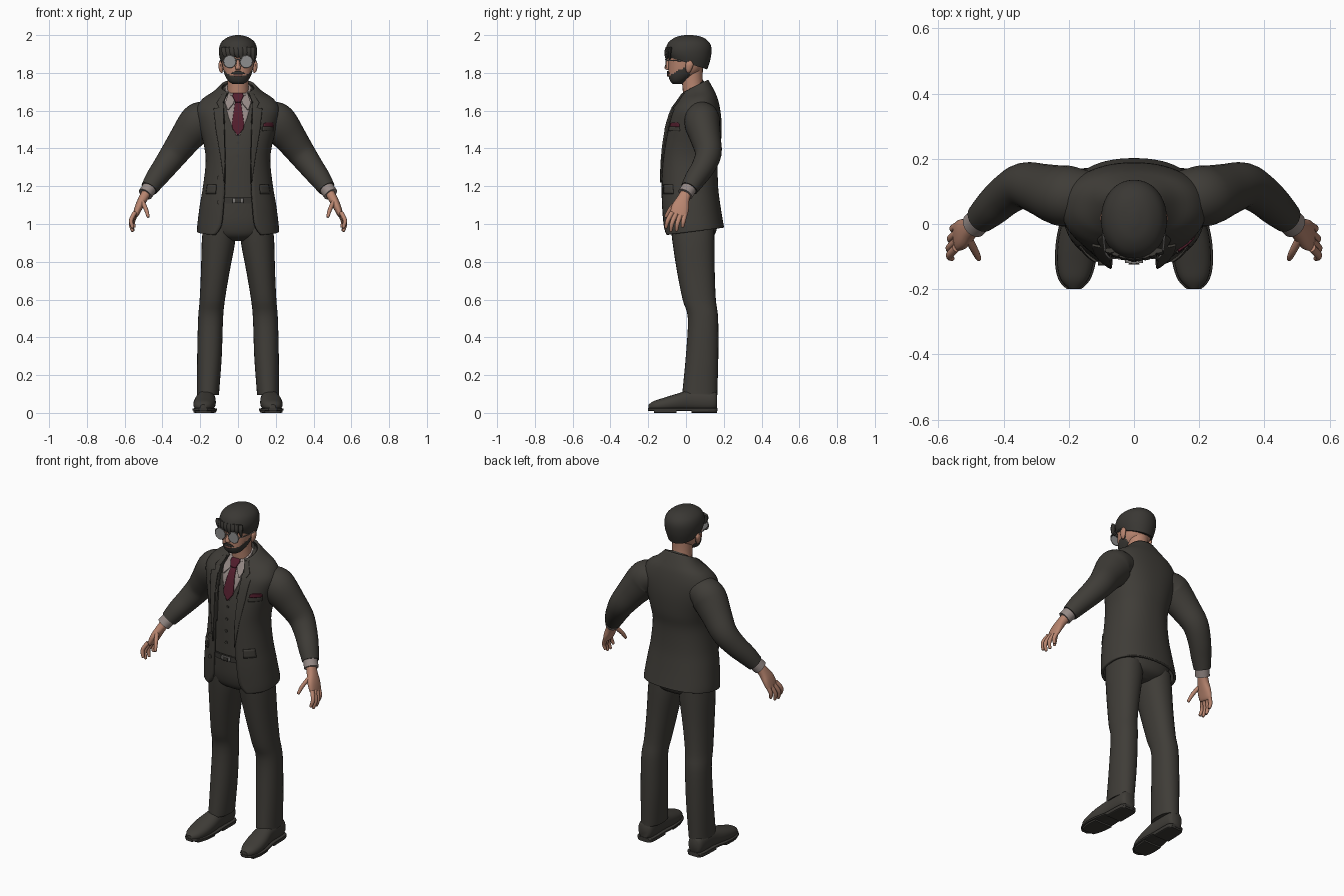
import bpy, bmesh, math
from mathutils import Vector
from mathutils.bvhtree import BVHTree


def material(name, r, g, b):
    m = bpy.data.materials.new(name)
    m.diffuse_color = (r, g, b, 1)
    return m


SUIT = material("charcoal cloth", .050, .046, .039)
HAIR = material("dark hair", .042, .039, .034)
SKIN = material("skin", .48, .235, .16)
SHIRT = material("shirt", .30, .25, .235)
TIE = material("burgundy silk", .085, .013, .026)
LENS = material("grey glass", .27, .27, .27)
METAL = material("metal", .22, .21, .20)
LIPS = material("lips", .32, .15, .12)


def build(name, verts, faces, mat, mirror=False, thick=0):
    me = bpy.data.meshes.new(name)
    me.from_pydata([tuple(v) for v in verts], [], faces)
    bm = bmesh.new()
    bm.from_mesh(me)
    bmesh.ops.recalc_face_normals(bm, faces=bm.faces)
    bm.to_mesh(me)
    bm.free()
    me.materials.append(mat)
    me.shade_smooth()
    me.set_sharp_from_angle(angle=math.radians(42))
    ob = bpy.data.objects.new(name, me)
    bpy.context.collection.objects.link(ob)
    if thick:
        s = ob.modifiers.new("thickness", 'SOLIDIFY')
        s.thickness, s.offset = thick, 0
    if mirror:
        ob.modifiers.new("mirror", 'MIRROR')
    return ob


def smooth_rows(rows, k=4):
    """Catmull-Rom interpolation of tuples."""
    out = []
    for i in range(len(rows) - 1):
        p0, p1 = rows[max(i - 1, 0)], rows[i]
        p2, p3 = rows[i + 1], rows[min(i + 2, len(rows) - 1)]
        for j in range(k):
            t = j / k
            out.append([.5 * (2 * b + (c - a) * t + (2 * a - 5 * b + 4 * c - d) * t * t
                              + (3 * b - a - 3 * c + d) * t ** 3)
                        for a, b, c, d in zip(p0, p1, p2, p3)])
    return out + [list(rows[-1])]


def spow(v, e):
    return math.copysign(abs(v) ** e, v)


def skin_rings(rings, closed=True, caps=True):
    n, m = len(rings[0]), len(rings)
    faces = [(i * n + j, i * n + (j + 1) % n, (i + 1) * n + (j + 1) % n, (i + 1) * n + j)
             for i in range(m - 1) for j in range(n if closed else n - 1)]
    if caps:
        faces += [tuple(range(n)), tuple(range((m - 1) * n, m * n))]
    return [v for r in rings for v in r], faces


def loft(name, rows, mat, n=36, e=2.3, is_open=False, thick=0):
    """Level rings (z, half width, front y, back y, tilt, front opening)."""
    rings = []
    for z, hw, yf, yb, tilt, gap in smooth_rows([tuple(r) + (0,) * (6 - len(r)) for r in rows]):
        a0 = math.asin(min(1, max(gap, 0) / hw) ** (e / 2)) if is_open else 0
        ring = []
        for j in range(n):
            a = a0 + (2 * math.pi - 2 * a0) * j / ((n - 1) if is_open else n)
            c = -spow(math.cos(a), 2 / e)
            ring.append((hw * spow(math.sin(a), 2 / e), (yf + yb) / 2 + (yb - yf) / 2 * c, z + tilt * c))
        rings.append(ring)
    return build(name, *skin_rings(rings, not is_open, not is_open), mat, thick=thick)


def sweep(name, rows, mat, mirror=True, axis=None, ref=(0, 1, 0), n=20, e=2.0, k=4):
    """Tube through (x, y, z, radius along ref, radius across)."""
    rows = smooth_rows(rows, k)
    rings = []
    for i, r in enumerate(rows):
        p = Vector(r[:3])
        t = Vector(axis) if axis else Vector(rows[min(i + 1, len(rows) - 1)][:3]) - Vector(rows[max(i - 1, 0)][:3])
        t.normalize()
        u = Vector(ref)
        u = (u - t * u.dot(t)).normalized()
        w = t.cross(u)
        rings.append([p + u * r[3] * spow(math.cos(a), 2 / e) + w * r[4] * spow(math.sin(a), 2 / e)
                      for a in (2 * math.pi * j / n for j in range(n))])
    return build(name, *skin_rings(rings), mat, mirror)


def tree(ob):
    return BVHTree.FromPolygons([v.co for v in ob.data.vertices], [tuple(p.vertices) for p in ob.data.polygons])


def front_y(bvh, x, z):
    hit = bvh.ray_cast(Vector((x, -1, z)), Vector((0, 1, 0)))[0]
    return hit.y if hit else 0


def panel(name, bvh, rows, mat, lift=.008, mirror=False, thick=.008, cols=8):
    """Plate laid on a surface from rows of (z, left x, right x)."""
    rings = []
    for a, b in zip(rows, rows[1:]):
        for s in range(4 if b is not rows[-1] else 5):
            z, l, r = (u + (v - u) * s / 4 for u, v in zip(a, b))
            xs = [l + (r - l) * c / cols for c in range(cols + 1)]
            rings.append([(x, front_y(bvh, x, z) - lift, z) for x in xs])
    return build(name, *skin_rings(rings, False, False), mat, mirror, thick)


def disc(name, x, y, z, r, d, mat, mirror=False):
    return sweep(name, [(x, y, z, r, r), (x, y - d, z, r, r)], mat, mirror, ref=(0, 0, 1), k=1)


# Suit jacket, open at the front
coat = [(.96, .210, -.117, .195, .02, .12), (1.0, .208, -.121, .19, .008, .088),
        (1.1, .195, -.128, .175, 0, .076), (1.2, .178, -.13, .163, 0, .07),
        (1.33, .164, -.128, .162, 0, .068), (1.42, .174, -.12, .177, 0, .07),
        (1.52, .20, -.10, .182, 0, .07), (1.6, .215, -.075, .175, 0, .075),
        (1.655, .185, -.045, .16, .01, .074), (1.69, .13, -.03, .14, .02, .066),
        (1.725, .085, -.015, .112, .035, .05)]
jacket = loft("jacket", coat, SUIT, n=52, is_open=True, thick=.014)
jt = tree(jacket)
# Waistcoat inside the jacket
vest = loft("waistcoat", [(1.145, .165, -.11, .14)] +
            [(r[0], r[1] - .02, r[2] + .02, r[3] - .02, r[4]) for r in coat[3:]], SUIT, n=48)
vt = tree(vest)

# Lapels, pockets and buttons
panel("lapels", jt, [(1.705, .048, .07), (1.64, .072, .112), (1.615, .073, .10), (1.61, .073, .128),
                     (1.5, .07, .116), (1.36, .068, .092), (1.22, .07, .073)], SUIT, .012, True)
panel("pocket_flaps", jt, [(1.21, .115, .16), (1.16, .118, .168)], SUIT, .012, True)
panel("breast_pocket", jt, [(1.515, .13, .185), (1.492, .13, .183)], SUIT, .012)
panel("pocket_square", jt, [(1.538, .15, .18), (1.53, .135, .186), (1.515, .135, .184)], TIE, .011)
for z in (1.245, 1.115):
    disc("jacket_button", -.1, front_y(jt, -.1, z) - .004, z, .011, .01, SUIT)
for z in (1.43, 1.36, 1.29, 1.22):
    disc("waistcoat_button", 0, front_y(vt, 0, z), z, .008, .006, SUIT)

# Shirt front, collar and tie
panel("shirt_front", vt, [(1.705, -.045, .045), (1.65, -.072, .072), (1.56, -.048, .048), (1.47, -.01, .01)],
      SHIRT, .004, thick=.005, cols=12)
sweep("shirt_collar", [(0, .055, 1.675, .073, .075), (0, .043, 1.695, .074, .073), (0, .031, 1.715, .071, .067)],
      SHIRT, False, axis=(0, -.56, .83), n=32)
panel("collar_wings", vt, [(1.69, .012, .05), (1.64, .022, .068), (1.605, .05, .056)], SHIRT, .012, True)
panel("tie", vt, [(1.655, -.014, .014), (1.53, -.032, .032), (1.505, -.03, .03), (1.47, -.002, .002)], TIE, .01)
panel("tie_knot", vt, [(1.69, -.026, .026), (1.675, -.028, .028), (1.645, -.014, .014)], TIE, .02, thick=.012)

# Trousers and belt
loft("trouser_seat", [(.91, .05, -.03, .10), (.94, .15, -.075, .15), (1.0, .185, -.095, .165),
                      (1.08, .175, -.102, .15), (1.15, .16, -.104, .14)], SUIT)
sweep("trouser_legs", [(.160, .073, .095, .093, .058), (.158, .074, .12, .092, .059), (.151, .085, .3, .086, .065),
                       (.145, .09, .5, .080, .066), (.136, .07, .6, .088, .067), (.12, .052, .75, .10, .076),
                       (.104, .04, .9, .111, .088), (.10, .035, .98, .115, .085)],
      SUIT, axis=(0, 0, 1), n=28, e=2.2)
loft("belt", [(1.108, .175, -.11, .152), (1.14, .168, -.112, .147)], HAIR)
panel("buckle", tree(bpy.data.objects["belt"]), [(1.143, -.028, .028), (1.105, -.028, .028)], METAL, .006)
panel("buckle_gap", tree(bpy.data.objects["belt"]), [(1.134, -.016, .016), (1.114, -.016, .016)], HAIR, .009)

# Shoes with sole and heel
shoe = [(.166, .165, .062, .040, .030), (.167, .14, .065, .056, .046), (.169, .03, .066, .056, .049),
        (.175, -.05, .055, .046, .058), (.18, -.12, .043, .036, .056), (.183, -.17, .036, .027, .042),
        (.184, -.198, .03, .014, .016)]
sweep("shoes", shoe, SUIT, axis=(0, -1, 0), ref=(0, 0, 1), e=2.3)
sweep("soles", [(x, y * 1.01, .018, .008, w + .006) for x, y, z, h, w in shoe], HAIR,
      axis=(0, -1, 0), ref=(0, 0, 1), e=4)
sweep("heels", [(x, y, .011, .011, w + .005) for x, y, z, h, w in shoe[:3]], HAIR,
      axis=(0, -1, 0), ref=(0, 0, 1), e=6)
sweep("toe_treads", [(x, y, .007, .007, w) for x, y, z, h, w in shoe[3:6]], HAIR,
      axis=(0, -1, 0), ref=(0, 0, 1), e=6)

# Sleeves and shirt cuffs
sweep("sleeves", [(.13, .085, 1.575, .075, .07), (.19, .085, 1.555, .092, .096), (.225, .088, 1.52, .092, .1),
                  (.28, .105, 1.45, .08, .086), (.337, .118, 1.372, .07, .074), (.39, .09, 1.3, .062, .064),
                  (.435, .05, 1.24, .056, .056), (.47, .018, 1.188, .047, .046)], SUIT, n=28)
sweep("shirt_cuffs", [(.455, .03, 1.21, .04, .039), (.491, -.004, 1.158, .041, .039)], SHIRT, n=24)

# Hands
sweep("palms", [(.482, .003, 1.17, .028, .025), (.505, -.015, 1.13, .034, .024), (.525, -.03, 1.09, .046, .021),
                (.541, -.038, 1.05, .045, .015), (.545, -.04, 1.04, .036, .009)], SKIN, e=2.4)
for name, a, b, c in (("index_fingers", (.546, -.074, 1.06), (.566, -.096, 1.02), (.558, -.106, .982)),
                      ("middle_fingers", (.545, -.052, 1.055), (.567, -.074, 1.005), (.558, -.08, .964)),
                      ("ring_fingers", (.542, -.027, 1.055), (.563, -.045, 1.005), (.556, -.05, .966)),
                      ("little_fingers", (.537, -.004, 1.06), (.555, -.014, 1.015), (.55, -.018, .985)),
                      ("thumbs", (.510, -.04, 1.125), (.488, -.082, 1.08), (.476, -.106, 1.04))):
    sweep(name, [a + (.013, .012), b + (.012, .011), c + (.008, .008),
                 tuple(2 * q - p for p, q in zip((Vector(b) * .1 + Vector(c) * .9), c)) + (.002, .002)],
          SKIN, n=12)

# Head, neck and ears
sweep("neck", [(0, .05, 1.64, .062, .062), (0, .035, 1.74, .055, .056), (0, .03, 1.84, .06, .06)], SKIN, False)
head = loft("head", [(1.742, .030, -.07, -.02), (1.755, .05, -.083, .0), (1.78, .066, -.092, .04),
                     (1.81, .077, -.093, .08), (1.85, .084, -.093, .1), (1.90, .087, -.094, .11),
                     (1.95, .08, -.085, .105), (1.985, .05, -.05, .08)], SKIN, n=48, e=2.2)
# Beard on the jaw, rising to sideburns
head.data.materials.append(HAIR)
for p in head.data.polygons:
    x, y, z = p.center
    if z < 1.785 + .55 * (y + .09) and y < .018:
        p.material_index = 1
ht = tree(head)
panel("moustache", ht, [(1.809, -.014, .014), (1.802, -.03, .03), (1.795, -.036, .036)], HAIR, .004, thick=.006)
panel("mouth", ht, [(1.793, -.022, .022), (1.782, -.018, .018)], LIPS, .004, thick=.006)
sweep("nose", [(0, -.088, 1.88, .006, .007), (0, -.097, 1.85, .010, .009), (0, -.101, 1.825, .013, .015),
               (0, -.094, 1.815, .006, .01)], SKIN, False, axis=(0, 0, -1), n=14)
sweep("ears", [(.086, .012, 1.80, .006, .004), (.09, .014, 1.815, .015, .010), (.093, .018, 1.845, .021, .011),
               (.091, .018, 1.865, .008, .005)], SKIN, axis=(0, 0, 1), n=14)

# Hair cap with fringe locks
loft("hair", [(1.852, .088, -.097, .112, -.034), (1.89, .099, -.106, .13, -.015), (1.93, .1, -.107, .135),
              (1.965, .086, -.09, .12), (1.99, .052, -.052, .085), (2.0, .012, -.005, .035)], HAIR, n=40, e=2.1)
for i in range(8):
    x = -.074 + .021 * i
    y = -.1 + 3.5 * x * x
    drop = .014 * (i % 3 == 1)
    sweep("fringe_lock", [(x, y, 1.935, .008, .016), (x + .004, y - .006, 1.905, .009, .015),
                          (x + .009, y - .003, 1.878 - drop, .003, .004)], HAIR, False, n=10)

# Glasses
disc("lenses", .044, -.102, 1.86, .031, .005, LENS, True)
sweep("lens_frames", [(.044 + .032 * math.cos(a), -.105, 1.86 + .032 * math.sin(a), .003, .003)
                      for a in (math.pi * j / 8 for j in range(17))], METAL, n=8, k=2)
sweep("glasses_bridge", [(-.014, -.106, 1.868, .003, .003), (0, -.109, 1.871, .003, .003),
                         (.014, -.106, 1.868, .003, .003)], METAL, False, n=8)
sweep("glasses_temples", [(.075, -.104, 1.866, .003, .003), (.089, -.08, 1.866, .003, .003),
                          (.097, .015, 1.862, .003, .003)], METAL, ref=(0, 0, 1), n=8)
